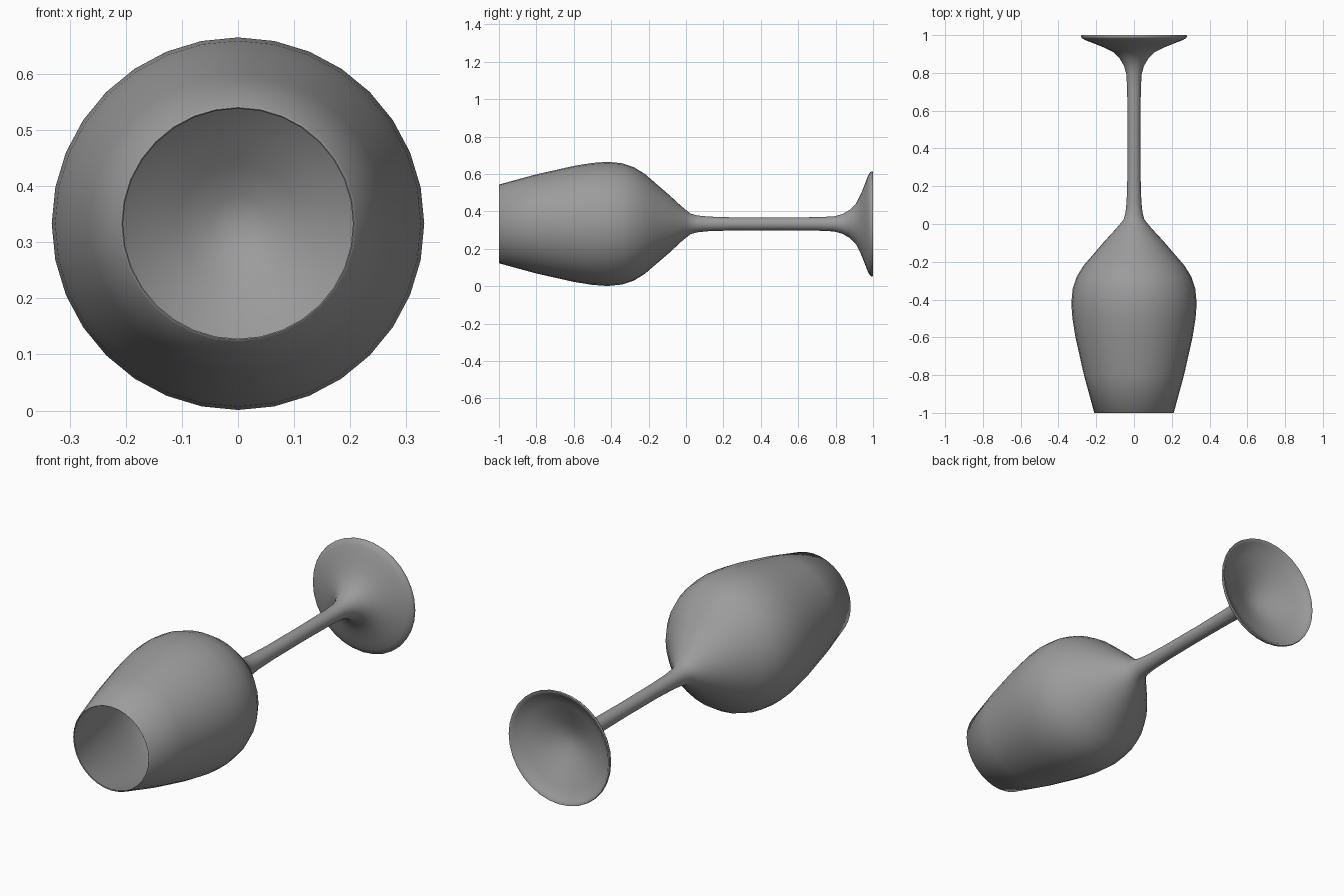
import bpy, bmesh, math
from mathutils import Vector

cube = bpy.data.objects.get("Cube")
if cube:
    bpy.data.objects.remove(cube)

SEGMENTS = 32
AXIS_HEIGHT = 0.333

glass = bpy.data.materials.new("grey glass")
glass.use_nodes = True
grey = (0.33, 0.33, 0.33, 1)
glass.diffuse_color = grey
glass.node_tree.nodes["Principled BSDF"].inputs["Base Color"].default_value = grey

# Profiles as (radius, position along y)
bowl_inside = [(0, -0.05), (0.05, -0.063), (0.105, -0.1), (0.165, -0.15),
               (0.225, -0.2), (0.275, -0.26), (0.309, -0.33), (0.324, -0.42),
               (0.318, -0.5), (0.302, -0.6), (0.257, -0.8), (0.205, -0.998)]
bowl_outside = [(0.207, -1), (0.211, -0.998), (0.265, -0.8), (0.31, -0.6),
                (0.326, -0.5), (0.332, -0.42), (0.324, -0.34), (0.304, -0.28),
                (0.267, -0.22), (0.215, -0.16), (0.155, -0.09), (0.095, -0.025)]
stem = [(0.07, 0.005), (0.055, 0.025), (0.045, 0.06), (0.039, 0.12),
        (0.035, 0.25), (0.034, 0.5), (0.036, 0.7), (0.04, 0.79)]
foot = [(0.052, 0.835), (0.075, 0.875), (0.11, 0.91), (0.16, 0.935),
        (0.215, 0.957), (0.255, 0.972), (0.276, 0.984), (0.281, 0.992),
        (0.279, 1), (0.271, 1), (0.262, 0.99), (0.21, 0.965),
        (0.15, 0.937), (0.09, 0.908), (0.04, 0.89), (0, 0.885)]


def lathe(name, profile):
    """Turn a profile around the lengthwise axis."""
    bm = bmesh.new()
    verts = [bm.verts.new((r, y, 0)) for r, y in profile]
    edges = [bm.edges.new(pair) for pair in zip(verts, verts[1:])]
    bmesh.ops.spin(bm, geom=verts + edges, cent=(0, 0, 0), axis=(0, 1, 0),
                   angle=math.tau, steps=SEGMENTS, use_duplicate=False)
    bmesh.ops.remove_doubles(bm, verts=bm.verts, dist=0.0005)
    bmesh.ops.recalc_face_normals(bm, faces=bm.faces)
    bmesh.ops.translate(bm, verts=bm.verts, vec=Vector((0, 0, AXIS_HEIGHT)))
    mesh = bpy.data.meshes.new(name)
    bm.to_mesh(mesh)
    bm.free()
    mesh.materials.append(glass)
    obj = bpy.data.objects.new(name, mesh)
    bpy.context.collection.objects.link(obj)
    bpy.ops.object.select_all(action="DESELECT")
    obj.select_set(True)
    bpy.context.view_layer.objects.active = obj
    bpy.ops.object.shade_smooth_by_angle(angle=math.radians(50))
    return obj


# Bowl, stem and foot flow into one continuous blown surface
lathe("stemmed_glass", bowl_inside + bowl_outside + stem + foot)
